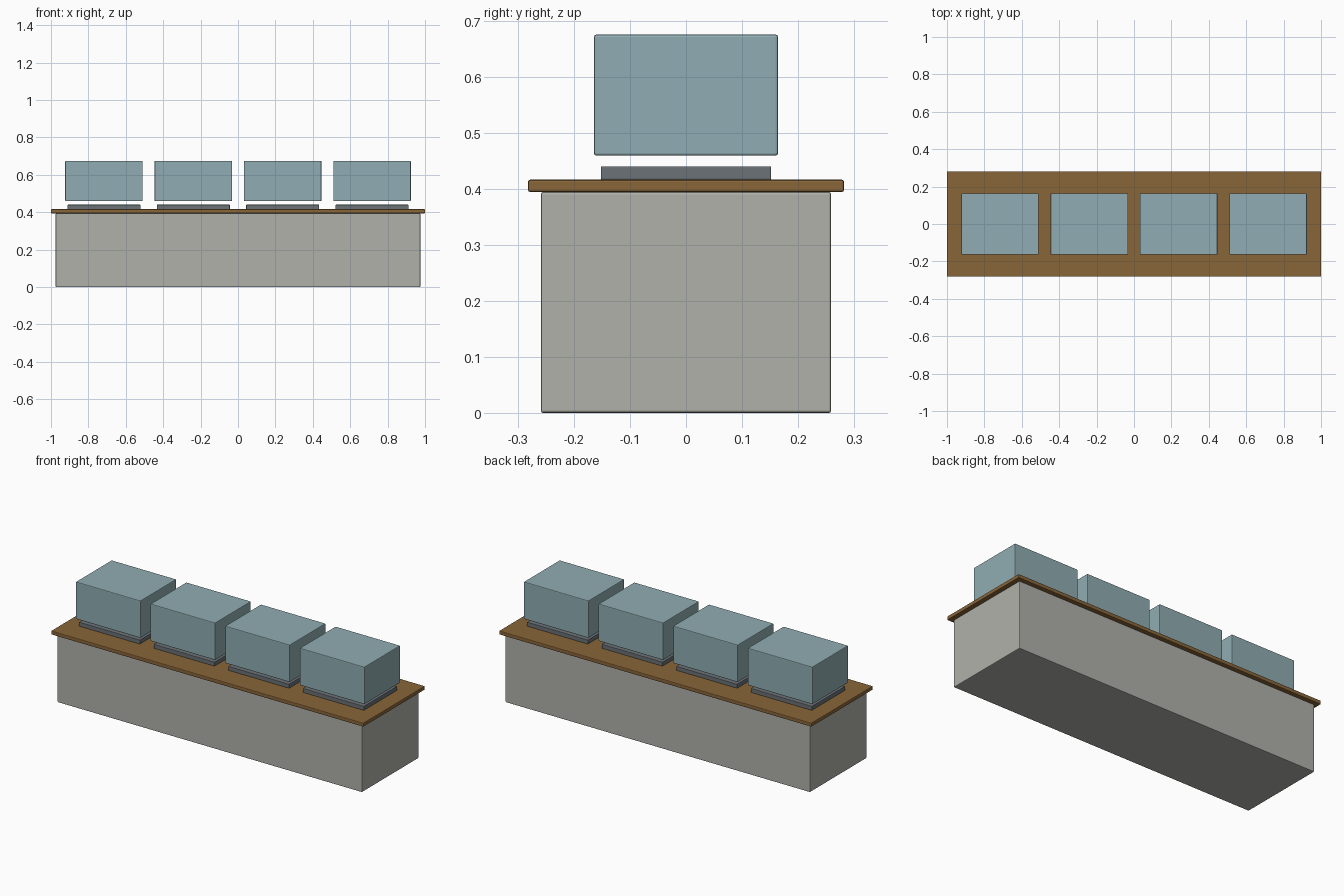
import bpy

if "Cube" in bpy.data.objects:
    bpy.data.objects.remove(bpy.data.objects["Cube"])


def srgb(r, g, b):
    def lin(c):
        c /= 255
        return c / 12.92 if c <= 0.04045 else ((c + 0.055) / 1.055) ** 2.4
    return (lin(r), lin(g), lin(b), 1)


def material(name, rgb):
    m = bpy.data.materials.new(name)
    m.diffuse_color = srgb(*rgb)
    m.use_nodes = True
    m.node_tree.nodes["Principled BSDF"].inputs["Base Color"].default_value = m.diffuse_color
    return m


grey = material("warm_grey", (177, 177, 170))
wood = material("brown_wood", (137, 101, 57))
dark = material("dark_grey", (107, 114, 118))
glass = material("pale_blue_glass", (144, 173, 179))


# Box with finely bevelled edges, given its half sizes and height range
def box(name, x, hx, hy, z0, z1, mat, bevel=0.004):
    bpy.ops.mesh.primitive_cube_add(size=2, location=(x, 0, (z0 + z1) / 2))
    o = bpy.context.object
    o.name = name
    o.scale = (hx, hy, (z1 - z0) / 2)
    bpy.ops.object.transform_apply(location=False, rotation=False, scale=True)
    o.data.materials.append(mat)
    mod = o.modifiers.new("soft_edges", 'BEVEL')
    mod.width = bevel
    mod.segments = 2
    return o


# Counter body and overhanging top
box("counter_body", 0, 0.975, 0.259, 0.0, 0.394, grey)
box("counter_top", 0, 1.0, 0.282, 0.394, 0.416, wood)

# Four display cases, each hovering over its plinth
for i in range(4):
    x = (i - 1.5) * 0.478
    box(f"plinth_{i + 1}", x, 0.195, 0.152, 0.416, 0.44, dark, 0.002)
    box(f"display_case_{i + 1}", x, 0.207, 0.164, 0.459, 0.675, glass)
